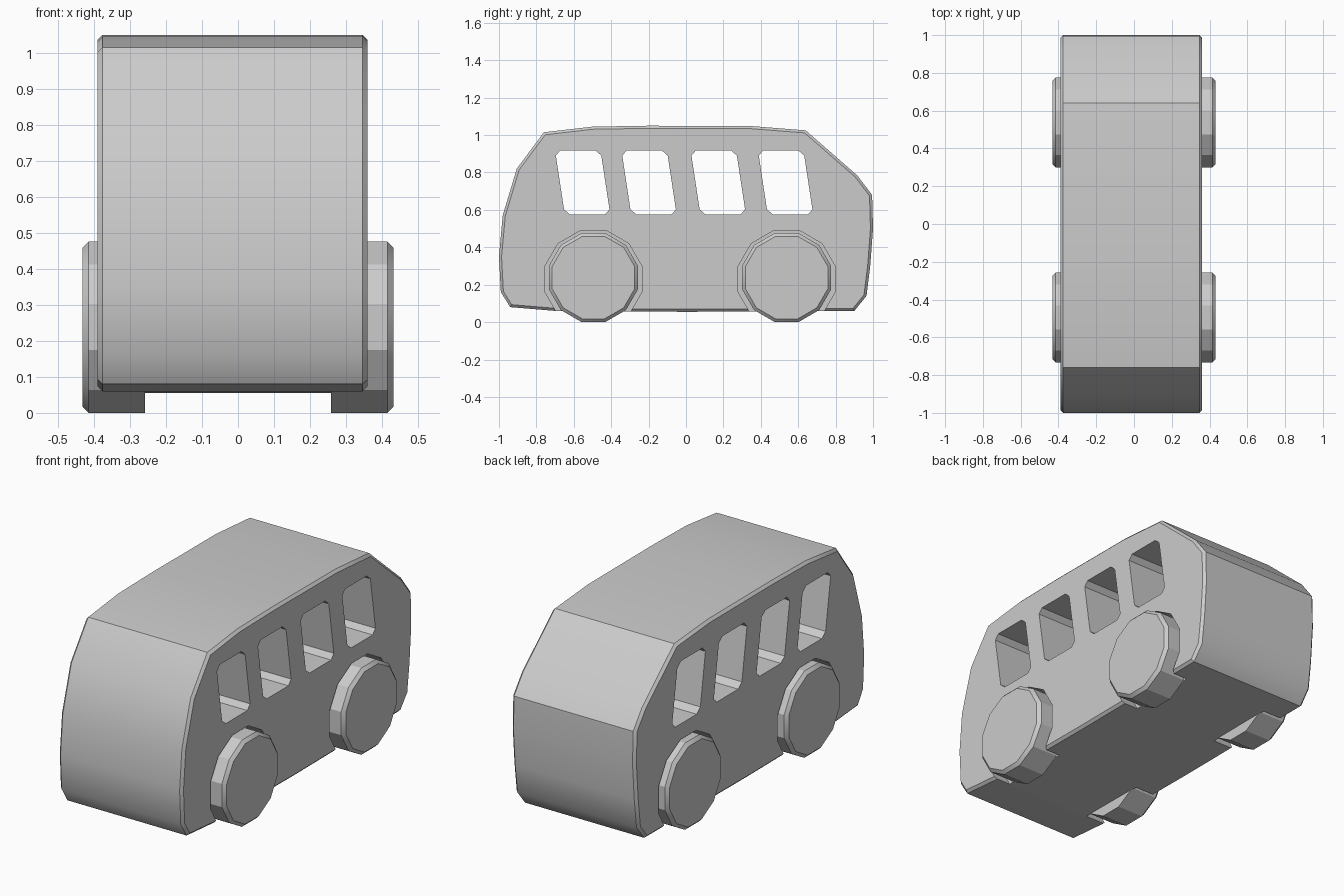
import bpy, bmesh, math

if "Cube" in bpy.data.objects:
    bpy.data.objects.remove(bpy.data.objects["Cube"])


def prism(name, profile, x0, x1, bevel=0.0, outer_only=0):
    """Extrude a (y, z) outline along x; optionally bevel its end rims."""
    bm = bmesh.new()
    face = bm.faces.new([bm.verts.new((x0, y, z)) for y, z in profile])
    ext = bmesh.ops.extrude_face_region(bm, geom=[face])
    for v in ext["geom"]:
        if isinstance(v, bmesh.types.BMVert):
            v.co.x = x1
    bmesh.ops.recalc_face_normals(bm, faces=bm.faces)
    if bevel:
        xs = [max(x0, x1, key=abs)] if outer_only else [x0, x1]
        rim = [e for e in bm.edges
               if any(all(abs(v.co.x - x) < 1e-5 for v in e.verts) for x in xs)]
        bmesh.ops.bevel(bm, geom=rim, offset=bevel, segments=1, affect='EDGES')
    me = bpy.data.meshes.new(name)
    bm.to_mesh(me)
    bm.free()
    ob = bpy.data.objects.new(name, me)
    bpy.context.collection.objects.link(ob)
    return ob


def ring(cy, cz, r, n=12):
    """Regular polygon resting on a flat side."""
    return [(cy + r * math.cos(math.tau * (i + .5) / n),
             cz + r * math.sin(math.tau * (i + .5) / n)) for i in range(n)]


def clip_corners(pts, d):
    """Replace each outline corner with a short chamfer."""
    out = []
    for i, (y, z) in enumerate(pts):
        for qy, qz in (pts[i - 1], pts[(i + 1) % len(pts)]):
            t = d / math.hypot(qy - y, qz - z)
            out.append((y + (qy - y) * t, z + (qz - z) * t))
    return out


def smooth(ob, angle):
    bpy.ops.object.select_all(action='DESELECT')
    bpy.context.view_layer.objects.active = ob
    ob.select_set(True)
    bpy.ops.object.shade_smooth_by_angle(angle=math.radians(angle))


def cut(body, cutter):
    mod = body.modifiers.new("cut", 'BOOLEAN')
    mod.operation = 'DIFFERENCE'
    mod.solver = 'EXACT'
    mod.object = cutter
    bpy.context.view_layer.objects.active = body
    bpy.ops.object.modifier_apply(modifier=mod.name)
    bpy.data.objects.remove(cutter)


# Body: side outline extruded across the width
outline = [(-.94, .08), (-.99, .16), (-1.0, .35), (-.98, .57), (-.905, .82),
           (-.76, 1.015), (-.5, 1.045), (-.2, 1.05), (.35, 1.048), (.64, 1.025),
           (.915, .785), (.995, .68), (1.0, .5), (.985, .3), (.965, .14),
           (.90, .06), (0, .055), (-.7, .06)]
body = prism("body", outline, -.39, .36, bevel=.014)

# Four slanted window openings right through the body
for off in (0, .355, .725, 1.085):
    win = [(-.70 + off, .918), (-.457 + off, .918), (-.405 + off, .575), (-.648 + off, .575)]
    cut(body, prism("window_cutter", clip_corners(win, .028), -.6, .6))

# Wheels in shallow arches
axles = {"front": -.495, "rear": .538}
for end, cy in axles.items():
    for side, s in (("right", 1), ("left", -1)):
        cut(body, prism("arch_cutter", ring(cy, .23, .268), s * .262, s * .6))
        wheel = prism(f"{end}_{side}_wheel", ring(cy, .238, .246), s * .258, s * .432,
                      bevel=.017, outer_only=1)
        smooth(wheel, 25)
smooth(body, 35)
